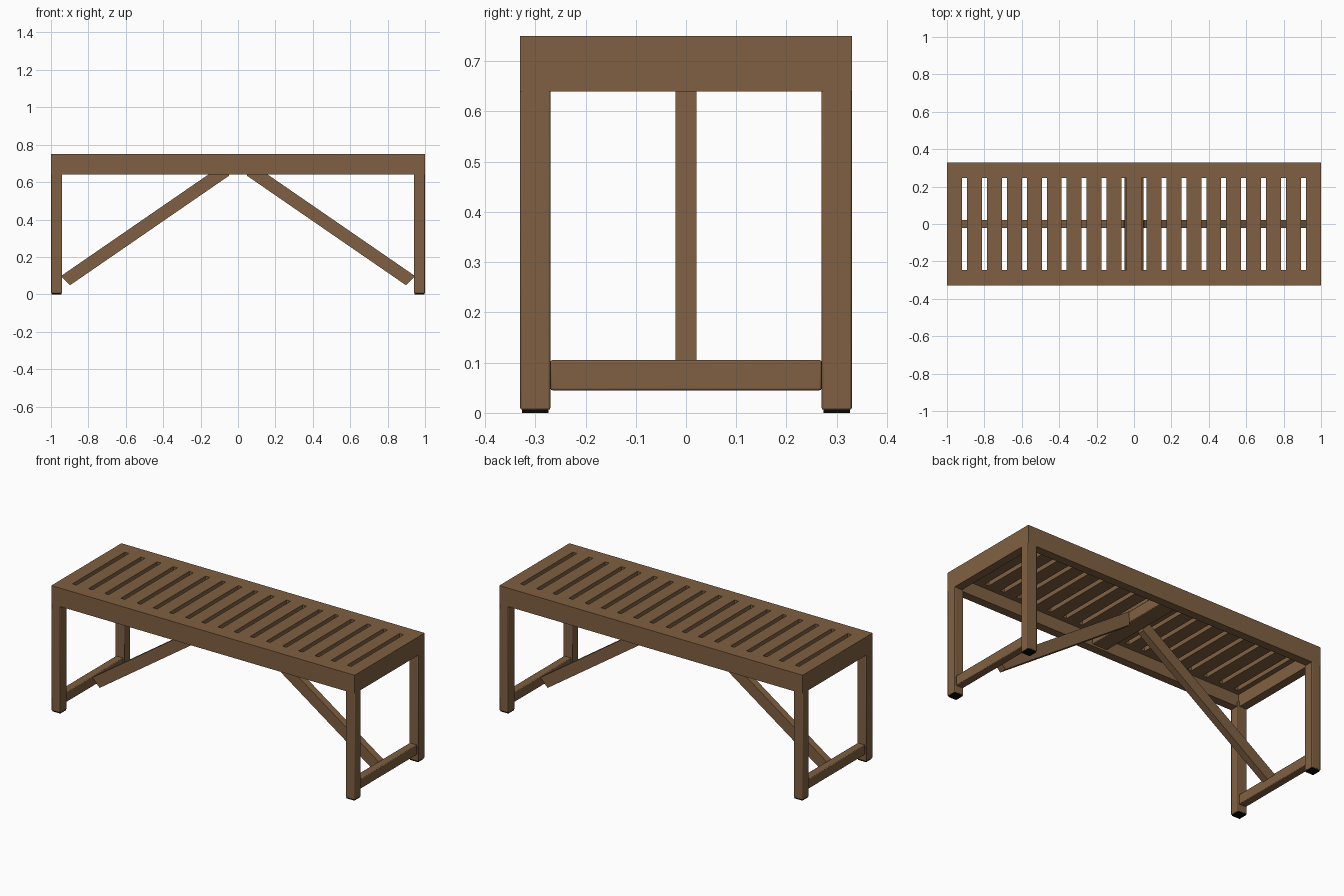
import bpy
import math
from mathutils import Vector

cube = bpy.data.objects.get("Cube")
if cube:
    bpy.data.objects.remove(cube, do_unlink=True)


def make_material(name, color):
    mat = bpy.data.materials.new(name)
    mat.use_nodes = True
    mat.diffuse_color = color
    mat.node_tree.nodes["Principled BSDF"].inputs["Base Color"].default_value = color
    return mat


wood = make_material("brown wood", (0.215, 0.118, 0.054, 1))
black = make_material("black foot", (0.003, 0.003, 0.003, 1))

L, W, H = 1.0, 0.33, 0.75      # half length, half width, height
LEG = 0.06                     # leg thickness
APRON_Z = 0.64                 # lower edge of the apron
TOP_Z = 0.715                  # underside of the seat boards
SLOT_Y = 0.247                 # half length of the slots
PITCH, SLOT = 0.1066, 0.027    # slot spacing and width
SLOTS = 18


def box(name, low, high, mat=wood, bevel=0.004):
    low, high = Vector(low), Vector(high)
    bpy.ops.mesh.primitive_cube_add(size=1, location=(low + high) / 2)
    obj = bpy.context.object
    obj.name = name
    obj.scale = high - low
    bpy.ops.object.transform_apply(location=False, rotation=False, scale=True)
    obj.data.materials.append(mat)
    if bevel:
        mod = obj.modifiers.new("soft edges", 'BEVEL')
        mod.width = bevel
        mod.segments = 2
        bpy.ops.object.shade_smooth_by_angle(angle=math.radians(40))
    return obj


def span(sign, a, b):
    return sorted((sign * a, sign * b))


# Seat frame: side boards, end boards and the slats between the slots
first = -PITCH * (SLOTS - 1) / 2
for side, s in (("front", -1), ("back", 1)):
    y0, y1 = span(s, SLOT_Y, W)
    box(side + "_seat_board", (-L, y0, TOP_Z), (L, y1, H), bevel=0)
    y0, y1 = span(s, W - 0.05, W)
    box(side + "_apron", (-L, y0, APRON_Z), (L, y1, TOP_Z), bevel=0)
for side, s in (("right", -1), ("left", 1)):
    x0, x1 = span(s, -first + SLOT / 2, L)
    box(side + "_seat_board", (x0, -SLOT_Y, TOP_Z), (x1, SLOT_Y, H), bevel=0)
    x0, x1 = span(s, L - 0.05, L)
    box(side + "_apron", (x0, -W + 0.05, APRON_Z), (x1, W - 0.05, TOP_Z), bevel=0)
for i in range(SLOTS - 1):
    x = first + PITCH * i
    box("seat_slat", (x + SLOT / 2, -SLOT_Y, TOP_Z),
        (x + PITCH - SLOT / 2, SLOT_Y, H), bevel=0)

# Centre beam under the seat
box("centre_beam", (-0.05, -W + 0.05, 0.65), (0.05, W - 0.05, TOP_Z))

# Legs with feet, end stretchers and diagonal braces
for side, s in (("right", -1), ("left", 1)):
    x0, x1 = span(s, L - LEG, L)
    for end, t in (("front", -1), ("back", 1)):
        y0, y1 = span(t, W - LEG, W)
        box(f"{end}_{side}_leg", (x0, y0, 0.006), (x1, y1, APRON_Z + 0.03))
        box(f"{end}_{side}_foot", (x0 + 0.004, y0 + 0.004, 0),
            (x1 - 0.004, y1 - 0.004, 0.008), black, 0)

    x0, x1 = span(s, L - 0.055, L - 0.008)
    box(side + "_stretcher", (x0, -W + LEG, 0.045), (x1, W - LEG, 0.105))

    low, high = Vector((s * 0.927, 0, 0.07)), Vector((s * 0.05, 0, 0.674))
    axis = high - low
    half = axis.length / 2
    brace = box(side + "_brace", (-half, -0.021, -0.034), (half, 0.021, 0.034))
    brace.location = (low + high) / 2
    brace.rotation_euler.y = -math.atan2(axis.z, axis.x)
    # Trim the lower end against the stretcher and the upper end below the seat
    brace.modifiers.clear()
    for vert in brace.data.vertices:
        lower = vert.co.x < 0
        rising = vert.co.z * s > 0
        if lower:
            vert.co.x += 0.012 if rising else 0.0
        else:
            vert.co.x += -0.02 if rising else 0.02
